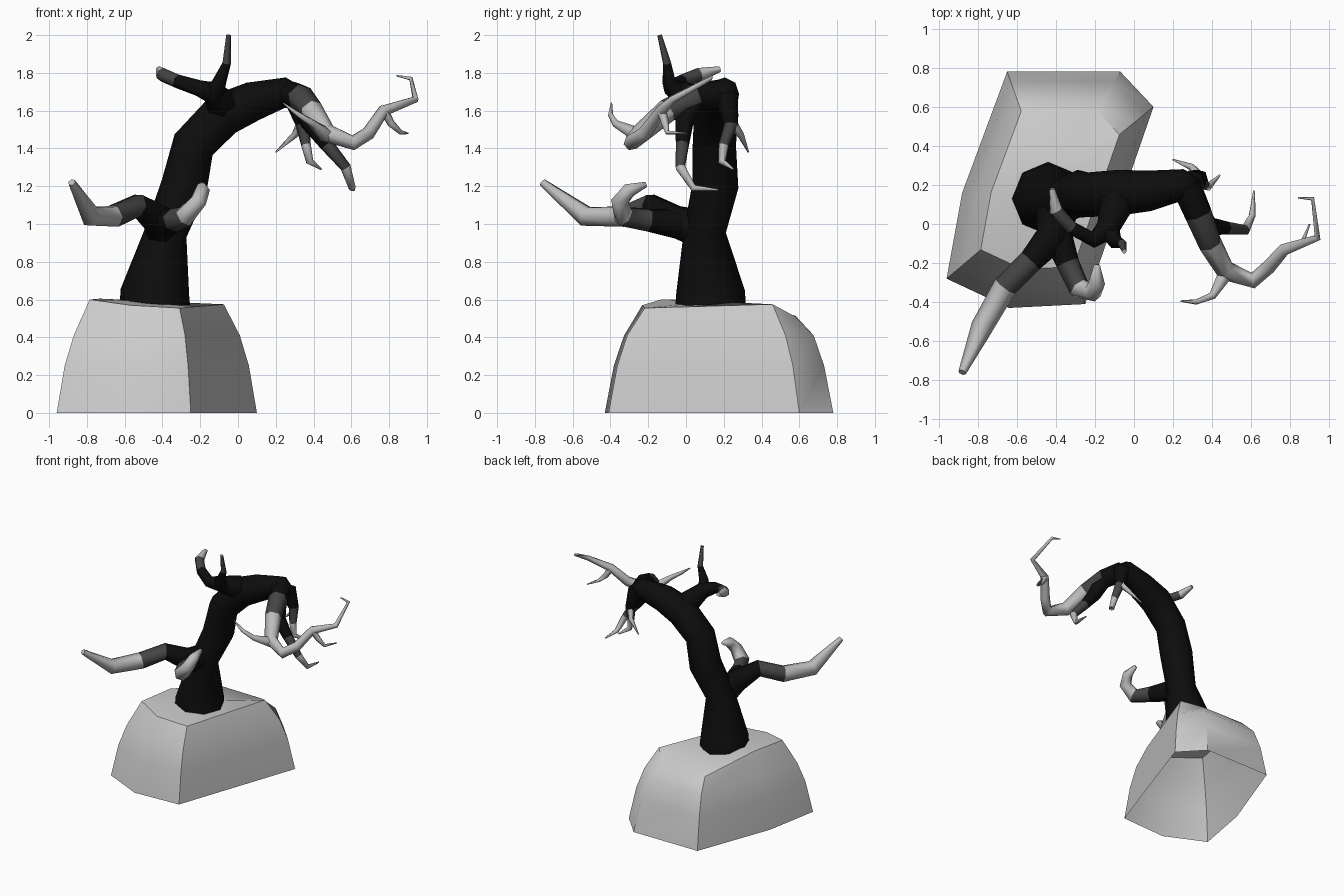
import bpy, bmesh, math
from mathutils import Vector

if "Cube" in bpy.data.objects:
    bpy.data.objects.remove(bpy.data.objects["Cube"])


def material(name, v):
    m = bpy.data.materials.new(name)
    m.diffuse_color = (v, v, v, 1)
    m.use_nodes = True
    m.node_tree.nodes["Principled BSDF"].inputs["Base Color"].default_value = m.diffuse_color
    return m


BLACK, MID = material("dark_bark", 0.004), material("mid_bark", 0.06)
GREY = material("grey_bark", 0.5)


def finish(name, bm, angle):
    bmesh.ops.recalc_face_normals(bm, faces=bm.faces)
    mesh = bpy.data.meshes.new(name)
    bm.to_mesh(mesh)
    bm.free()
    ob = bpy.data.objects.new(name, mesh)
    bpy.context.collection.objects.link(ob)
    bpy.ops.object.select_all(action='DESELECT')
    ob.select_set(True)
    bpy.context.view_layer.objects.active = ob
    bpy.ops.object.shade_smooth_by_angle(angle=math.radians(angle))
    return ob


def bridge(bm, a, b, mat=0):
    n = len(a)
    for i in range(n):
        j = (i + 1) % n
        bm.faces.new((a[i], a[j], b[j], b[i])).material_index = mat


def limb(name, path, sides=6, dark=0):
    """Tapering tube through (x, y, z, radius); the first `dark` segments are black."""
    bm = bmesh.new()
    pts = [Vector(p[:3]) for p in path]
    dirs = [(b - a).normalized() for a, b in zip(pts, pts[1:])]
    tans = [dirs[0]] + [(a + b).normalized() for a, b in zip(dirs, dirs[1:])] + [dirs[-1]]
    u = tans[0].orthogonal().normalized()
    rings = []
    for i, t in enumerate(tans):
        if i:
            u = tans[i - 1].rotation_difference(t) @ u
        v = t.cross(u)
        r = path[i][3] * 1.04
        rings.append([bm.verts.new(pts[i] + r * (math.cos(a) * u + math.sin(a) * v))
                      for a in (math.tau * k / sides for k in range(sides))])
    for i in range(len(rings) - 1):
        bridge(bm, rings[i], rings[i + 1], 0 if i < dark else 1 if i == dark and dark else 2)
    bm.faces.new(rings[0])
    bm.faces.new(rings[-1]).material_index = 0 if dark >= len(path) else 2
    ob = finish(name, bm, 80)
    for m in (BLACK, MID, GREY):
        ob.data.materials.append(m)


# Rock: seven-sided tapering mound, open underneath
base = [(-.96, -.28), (-.64, -.43), (-.25, -.41), (.10, .60), (-.07, .78), (-.65, .78), (-.88, .16)]
top_z = [.60, .57, .555, .575, .51, .515, .605]
bm = bmesh.new()
rings = []
for s, z in ((1, 0), (.92, .25), (.83, .41), (.67, None)):
    rings.append([bm.verts.new((-.43 + (x + .43) * s, .17 + (y - .17) * s, tz if z is None else z))
                  for (x, y), tz in zip(base, top_z)])
for a, b in zip(rings, rings[1:]):
    bridge(bm, a, b)
peak = bm.verts.new((-.42, .15, .59))
for i in range(7):
    bm.faces.new((rings[-1][i], rings[-1][(i + 1) % 7], peak))
finish("rock", bm, 45)

# Trunk leaning over in an arch
limb("trunk", [(-.44, .13, .56, .18), (-.44, .13, .64, .175), (-.38, .10, .96, .107),
               (-.285, .155, 1.20, .118), (-.235, .15, 1.42, .11), (-.08, .16, 1.58, .113),
               (.08, .17, 1.65, .1), (.25, .20, 1.695, .078), (.32, .18, 1.67, .055)], 8, 9)

# Lower branches
limb("lower_left_branch", [(-.40, .06, .98, .10), (-.42, -.07, 1.02, .083), (-.53, -.19, 1.10, .06),
                           (-.66, -.32, 1.04, .06), (-.78, -.53, 1.04, .055), (-.88, -.76, 1.22, .02)], 6, 2)
limb("lower_front_branch", [(-.40, -.04, 1.0, .08), (-.34, -.20, 1.02, .06), (-.28, -.33, 1.04, .056),
                            (-.21, -.35, 1.12, .046), (-.19, -.30, 1.18, .04), (-.19, -.21, 1.21, .015)], 6, 1)

# Upper branch with its upright spike
limb("upper_left_branch", [(-.08, .13, 1.62, .09), (-.14, -.03, 1.70, .058), (-.21, -.08, 1.72, .042),
                           (-.32, -.02, 1.755, .036), (-.40, .07, 1.79, .036), (-.42, .18, 1.82, .015)], 6, 3)
limb("upper_spike", [(-.13, -.03, 1.69, .055), (-.10, -.09, 1.75, .037), (-.06, -.10, 1.85, .022),
                     (-.05, -.14, 2.0, .012)], 6, 2)

# Drooping right branch and its twigs
limb("long_right_branch", [(.27, .19, 1.69, .075), (.33, .05, 1.67, .07), (.39, -.10, 1.60, .06),
                           (.47, -.24, 1.48, .05), (.61, -.29, 1.43, .04), (.69, -.22, 1.48, .035),
                           (.77, -.13, 1.60, .03), (.94, -.07, 1.66, .018), (.915, .13, 1.77, .011),
                           (.84, .135, 1.785, .004)], 6, 1)
limb("right_twig", [(.77, -.13, 1.60, .026), (.81, -.11, 1.53, .021), (.86, -.10, 1.485, .013),
                    (.90, 0, 1.48, .004)], 5)
limb("front_twig", [(.47, -.25, 1.47, .04), (.40, -.37, 1.53, .02), (.32, -.40, 1.58, .014),
                    (.24, -.395, 1.64, .004)], 5)

# Hanging branches
limb("hanging_branch", [(.34, .04, 1.65, .06), (.38, -.01, 1.54, .05), (.47, -.02, 1.42, .036),
                        (.57, -.03, 1.30, .027), (.605, .04, 1.19, .018), (.615, .17, 1.18, .005)], 6, 2)
limb("back_branch", [(.30, .21, 1.68, .065), (.34, .24, 1.53, .036), (.36, .20, 1.42, .026),
                     (.38, .19, 1.33, .02), (.44, .25, 1.29, .005)], 6, 1)
limb("back_twig", [(.34, .24, 1.54, .028), (.30, .29, 1.47, .018), (.20, .33, 1.38, .004)], 5)
